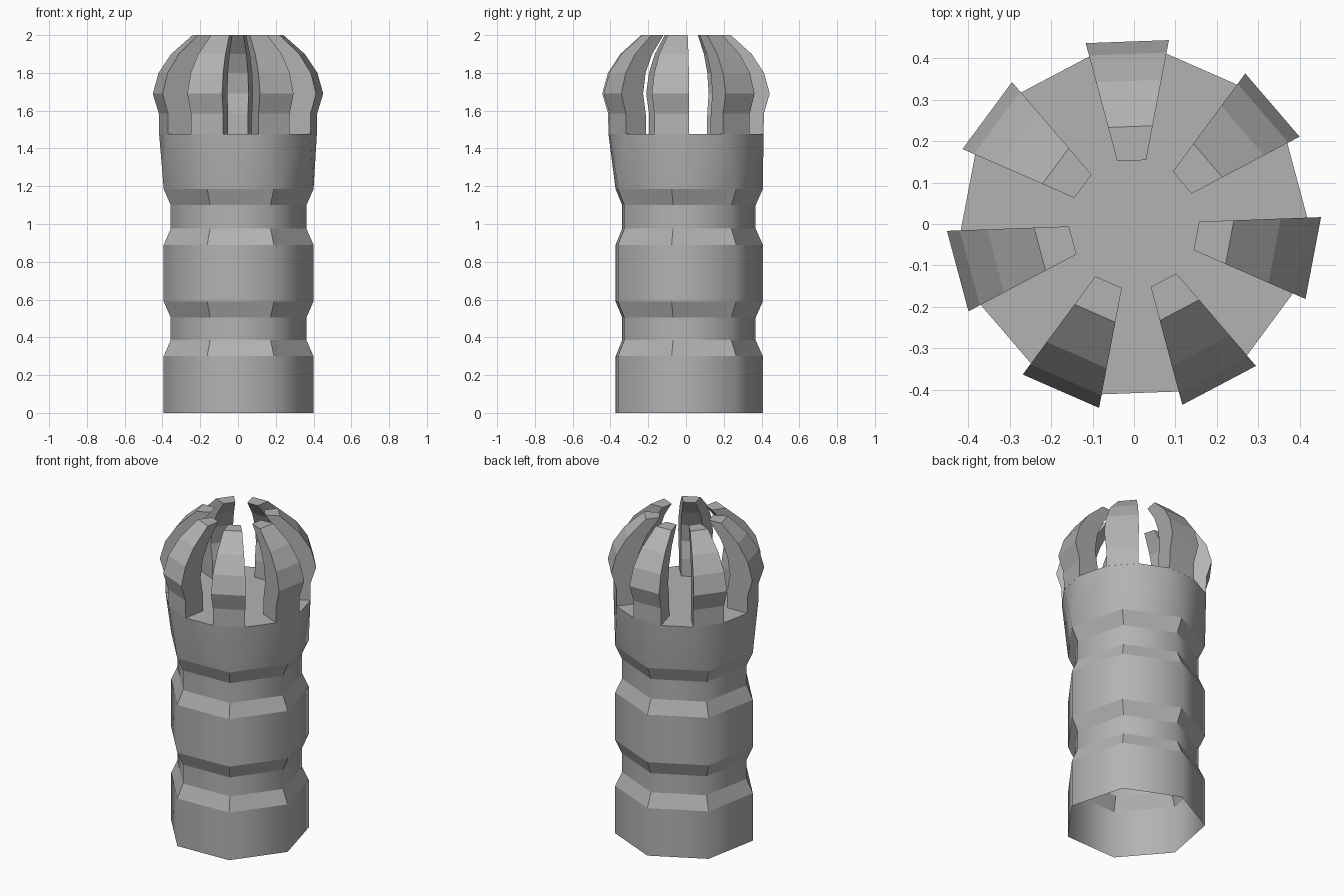
import bpy, bmesh
from math import sin, cos, pi, radians

if "Cube" in bpy.data.objects:
    bpy.data.objects.remove(bpy.data.objects["Cube"])

N = 7
ROT = radians(92.1)          # direction of the first claw
STEP = 2 * pi / N
HALF = pi / (2 * N)          # half the angular width of a claw

# Dark grey for every part
grey = bpy.data.materials.new("dark_grey")
grey.diffuse_color = (0.45, 0.45, 0.45, 1)
grey.use_nodes = True
grey.node_tree.nodes["Principled BSDF"].inputs["Base Color"].default_value = grey.diffuse_color


def polar(r, a, z):
    return (r * cos(a), r * sin(a), z)


def finish(name, bm):
    bmesh.ops.recalc_face_normals(bm, faces=bm.faces)
    mesh = bpy.data.meshes.new(name)
    bm.to_mesh(mesh)
    bm.free()
    mesh.materials.append(grey)
    obj = bpy.data.objects.new(name, mesh)
    bpy.context.collection.objects.link(obj)
    return obj


# Grooved seven-sided sleeve, open at the bottom, widening to a 14-sided cap
R_OUT, R_IN, Z_TOP = 0.407, 0.369, 1.477
profile = [(R_OUT, 0), (R_OUT, 0.3), (R_IN, 0.385), (R_IN, 0.505), (R_OUT, 0.59),
           (R_OUT, 0.89), (R_IN, 0.975), (R_IN, 1.1), (R_OUT, 1.185)]
bm = bmesh.new()
rings = [[bm.verts.new(polar(r, ROT + i * STEP, z)) for i in range(N)] for r, z in profile]
for k in range(len(rings) - 1):
    vertical = profile[k][0] == profile[k + 1][0]
    for i in range(N):
        j = (i + 1) % N
        f = bm.faces.new((rings[k][i], rings[k][j], rings[k + 1][j], rings[k + 1][i]))
        f.smooth = vertical

# Flared collar: each corner splits into the base edge of one claw
rim = []
for i in range(N):
    for s in (-1, 1):
        rim.append(bm.verts.new(polar(0.418, ROT + i * STEP + s * HALF, Z_TOP)))
last = rings[-1]
for i in range(N):
    j = (i + 1) % N
    bm.faces.new((last[i], rim[2 * i + 1], rim[2 * i])).smooth = True
    bm.faces.new((last[i], last[j], rim[2 * j], rim[2 * i + 1])).smooth = True
bm.faces.new(rim)
for e in bm.edges:
    if abs(e.verts[0].co.z - e.verts[1].co.z) < 1e-5:
        e.smooth = False
finish("grooved_sleeve", bm)

# Curved claws: (height, outer distance, inner distance) swept as radial wedges
claw = [(1.477, 0.408, 0.272), (1.585, 0.409, 0.274), (1.69, 0.440, 0.292),
        (1.80, 0.410, 0.275), (1.90, 0.345, 0.230), (2.0, 0.235, 0.153)]
for n in range(N):
    a = ROT + n * STEP
    bm = bmesh.new()
    sections = []
    for z, ro, ri in claw:
        ro, ri = ro / cos(HALF), ri / cos(HALF)
        sections.append([bm.verts.new(polar(r, a + s * HALF, z))
                         for r, s in ((ro, -1), (ro, 1), (ri, 1), (ri, -1))])
    for lo, hi in zip(sections, sections[1:]):
        for i in range(4):
            j = (i + 1) % 4
            bm.faces.new((lo[i], lo[j], hi[j], hi[i]))
    bm.faces.new(sections[-1])
    finish(f"claw_{n + 1}", bm)
